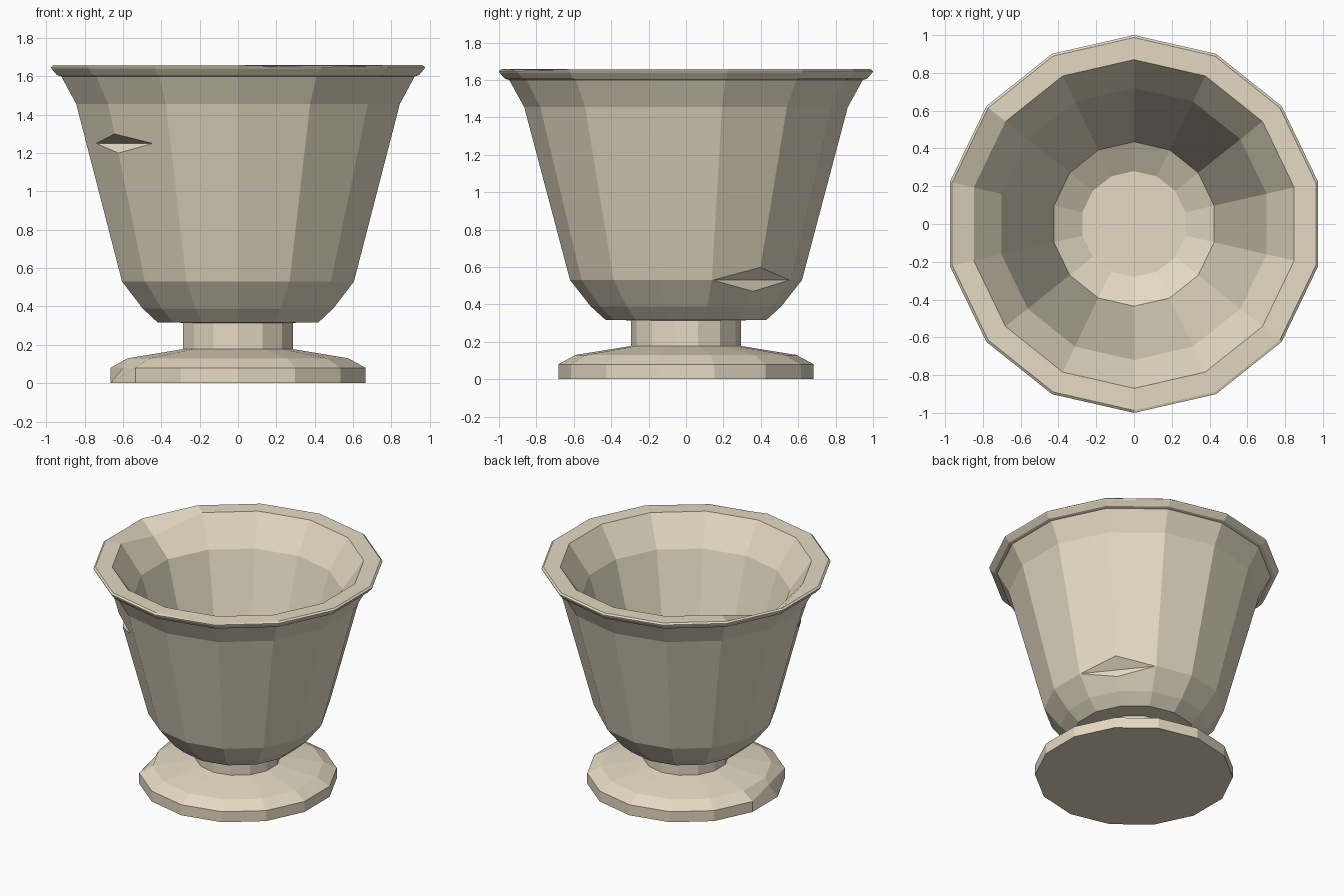
import bpy, bmesh, math
from mathutils import Matrix

if "Cube" in bpy.data.objects:
    bpy.data.objects.remove(bpy.data.objects["Cube"])

SIDES = 14

stone = bpy.data.materials.new("pale stone")
stone.diffuse_color = (0.78, 0.70, 0.545, 1)
stone.use_nodes = True
stone.node_tree.nodes["Principled BSDF"].inputs["Base Color"].default_value = stone.diffuse_color

# Profile of the urn (radius, height): foot, neck, bowl, rim, then inside wall
profile = [
    (0.683, 0.0), (0.683, 0.08), (0.59, 0.13), (0.293, 0.178), (0.293, 0.315),
    (0.43, 0.317), (0.51, 0.39), (0.62, 0.53), (0.865, 1.455), (0.945, 1.60),
    (0.968, 1.606), (0.998, 1.64), (1.0, 1.648), (0.987, 1.658),
    (0.87, 1.655), (0.72, 1.44), (0.435, 0.48), (0.28, 0.39),
]


def angle(i):
    return math.pi / 2 + i * 2 * math.pi / SIDES


# Turned body
bm = bmesh.new()
rings = [[bm.verts.new((r * math.cos(angle(i)), r * math.sin(angle(i)), z))
          for i in range(SIDES)] for r, z in profile]
for a, b in zip(rings, rings[1:]):
    for i in range(SIDES):
        j = (i + 1) % SIDES
        bm.faces.new((a[i], a[j], b[j], b[i]))
bm.faces.new(rings[0][::-1])
bm.faces.new(rings[-1])

# Worn corners: foot edge, inner rim and outer rim
foot_corner = rings[1][4].co
foot_corner.x *= 0.9
foot_corner.y *= 0.9
rings[14][3].co.z -= 0.09
rings[13][8].co.z -= 0.012
bmesh.ops.recalc_face_normals(bm, faces=bm.faces)
mesh = bpy.data.meshes.new("urn")
bm.to_mesh(mesh)
bm.free()
mesh.materials.append(stone)
urn = bpy.data.objects.new("urn", mesh)
bpy.context.collection.objects.link(urn)


# V-shaped notch cut straight across a corner edge of the bowl:
# radii and heights of its bottom, valley and top, in the corner's plane
def notch(corner, bottom, valley, top, half_width):
    def extend(p, k=2.5):
        return [valley[n] + (p[n] - valley[n]) * k for n in (0, 1)]

    b = bmesh.new()
    ends = [[b.verts.new((r, y, z)) for r, z in
             (valley, extend(bottom), extend(top))]
            for y in (-half_width, half_width)]
    b.faces.new(ends[0])
    b.faces.new(ends[1])
    for i in range(3):
        j = (i + 1) % 3
        b.faces.new((ends[0][i], ends[0][j], ends[1][j], ends[1][i]))
    bmesh.ops.recalc_face_normals(b, faces=b.faces)
    b.transform(Matrix.Rotation(angle(corner), 4, 'Z'))
    m = bpy.data.meshes.new("notch_cutter")
    b.to_mesh(m)
    b.free()
    m.materials.append(stone)
    cutter = bpy.data.objects.new("notch_cutter", m)
    cutter.hide_render = True
    bpy.context.collection.objects.link(cutter)
    mod = urn.modifiers.new("notch", 'BOOLEAN')
    mod.operation = 'DIFFERENCE'
    mod.solver = 'EXACT'
    mod.object = cutter
    bpy.context.view_layer.objects.active = urn
    bpy.ops.object.modifier_apply(modifier=mod.name)
    bpy.data.objects.remove(cutter)


notch(5, (0.797, 1.20), (0.757, 1.25), (0.824, 1.30), 0.4)
notch(12, (0.573, 0.47), (0.56, 0.53), (0.638, 0.598), 0.4)
